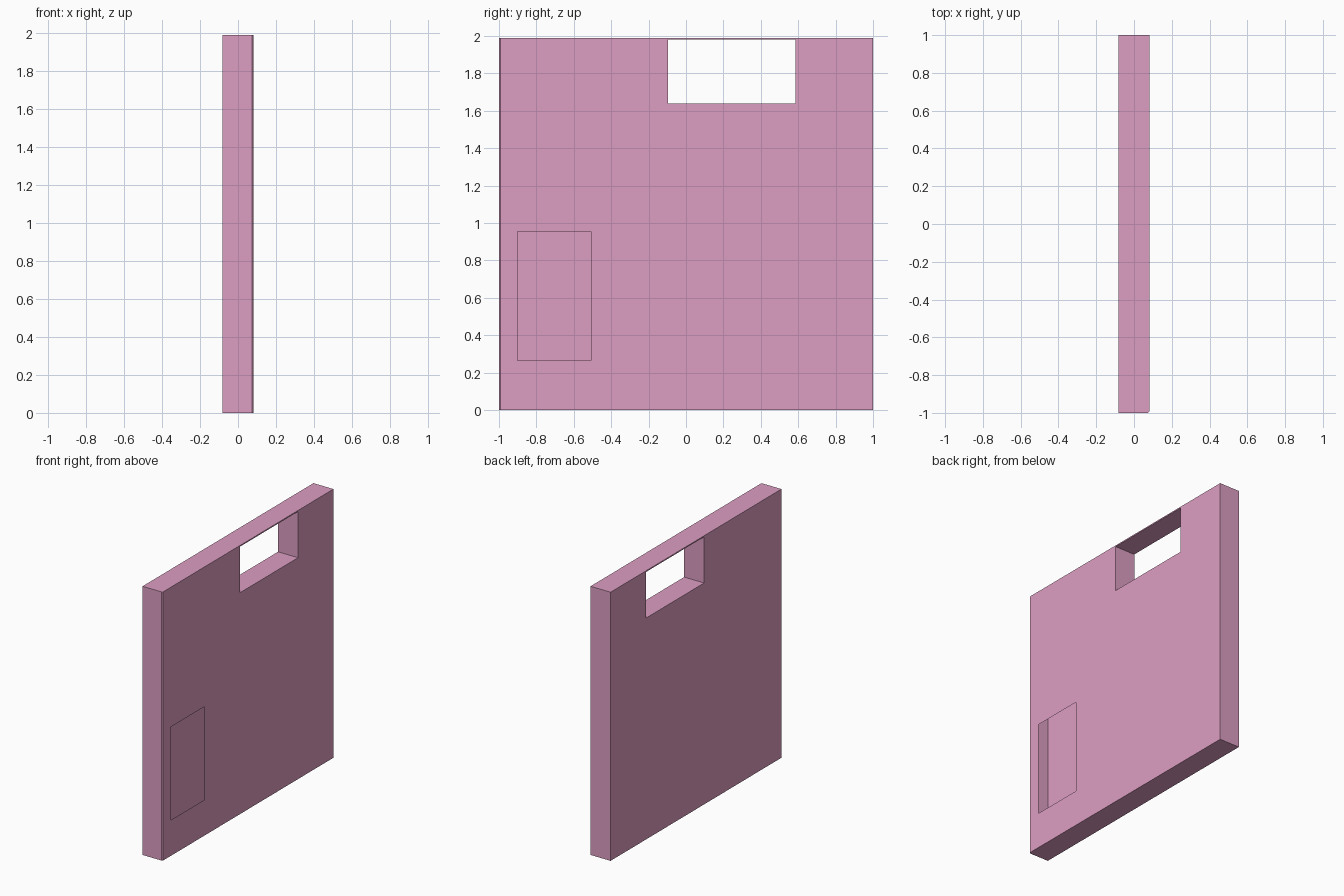
import bpy, bmesh
from mathutils import Vector

if "Cube" in bpy.data.objects:
    bpy.data.objects.remove(bpy.data.objects["Cube"])

T, H = 0.082, 1.99            # half thickness, height
C = 0.008                     # small bevel on one vertical edge
WINDOW = (-0.095, 0.585, 1.64, 1.981)    # y0, y1, z0, z1
HATCH = (-0.90, -0.507, 0.265, 0.955)


def inside(face, r):
    c = face.calc_center_median()
    return abs(face.normal.x) > 0.9 and r[0] < c.y < r[1] and r[2] < c.z < r[3]


bm = bmesh.new()

# Hollow wall shell: extruded footprint
footprint = [(-T, -1), (T - C, -1), (T, -1 + C), (T, 1), (-T, 1)]
base = bm.faces.new([bm.verts.new((x, y, 0)) for x, y in footprint])
ext = bmesh.ops.extrude_face_region(bm, geom=[base], use_keep_orig=True)
top = [v for v in ext["geom"] if isinstance(v, bmesh.types.BMVert)]
bmesh.ops.translate(bm, verts=top, vec=(0, 0, H))
bmesh.ops.recalc_face_normals(bm, faces=bm.faces[:])

# Cut lines around both openings
for r in (WINDOW, HATCH):
    for i, v in enumerate(r):
        axis = Vector((0, 1, 0)) if i < 2 else Vector((0, 0, 1))
        bmesh.ops.bisect_plane(bm, geom=bm.verts[:] + bm.edges[:] + bm.faces[:],
                               plane_co=axis * v, plane_no=axis)
bm.normal_update()

# Window passes right through and is lined
panes = [f for f in bm.faces if inside(f, WINDOW)]
rim = [e for f in panes if f.normal.x > 0 for e in f.edges]
bmesh.ops.delete(bm, geom=panes, context='FACES_ONLY')
lining = bmesh.ops.extrude_edge_only(bm, edges=rim)
new_verts = [v for v in lining["geom"] if isinstance(v, bmesh.types.BMVert)]
bmesh.ops.translate(bm, verts=new_verts, vec=(-2 * T, 0, 0))
bmesh.ops.remove_doubles(bm, verts=bm.verts[:], dist=0.0005)
bmesh.ops.recalc_face_normals(bm, faces=bm.faces[:])

# Hatch opens only one skin, showing the hollow inside
hatch = [f for f in bm.faces if inside(f, HATCH) and f.calc_center_median().x > 0]
bmesh.ops.delete(bm, geom=hatch, context='FACES_ONLY')

mesh = bpy.data.meshes.new("wall_panel")
bm.to_mesh(mesh)
bm.free()
wall = bpy.data.objects.new("wall_panel", mesh)
bpy.context.collection.objects.link(wall)

mat = bpy.data.materials.new("pink")
mat.diffuse_color = (0.72, 0.34, 0.54, 1)
mat.use_nodes = True
mat.node_tree.nodes["Principled BSDF"].inputs["Base Color"].default_value = mat.diffuse_color
mesh.materials.append(mat)
